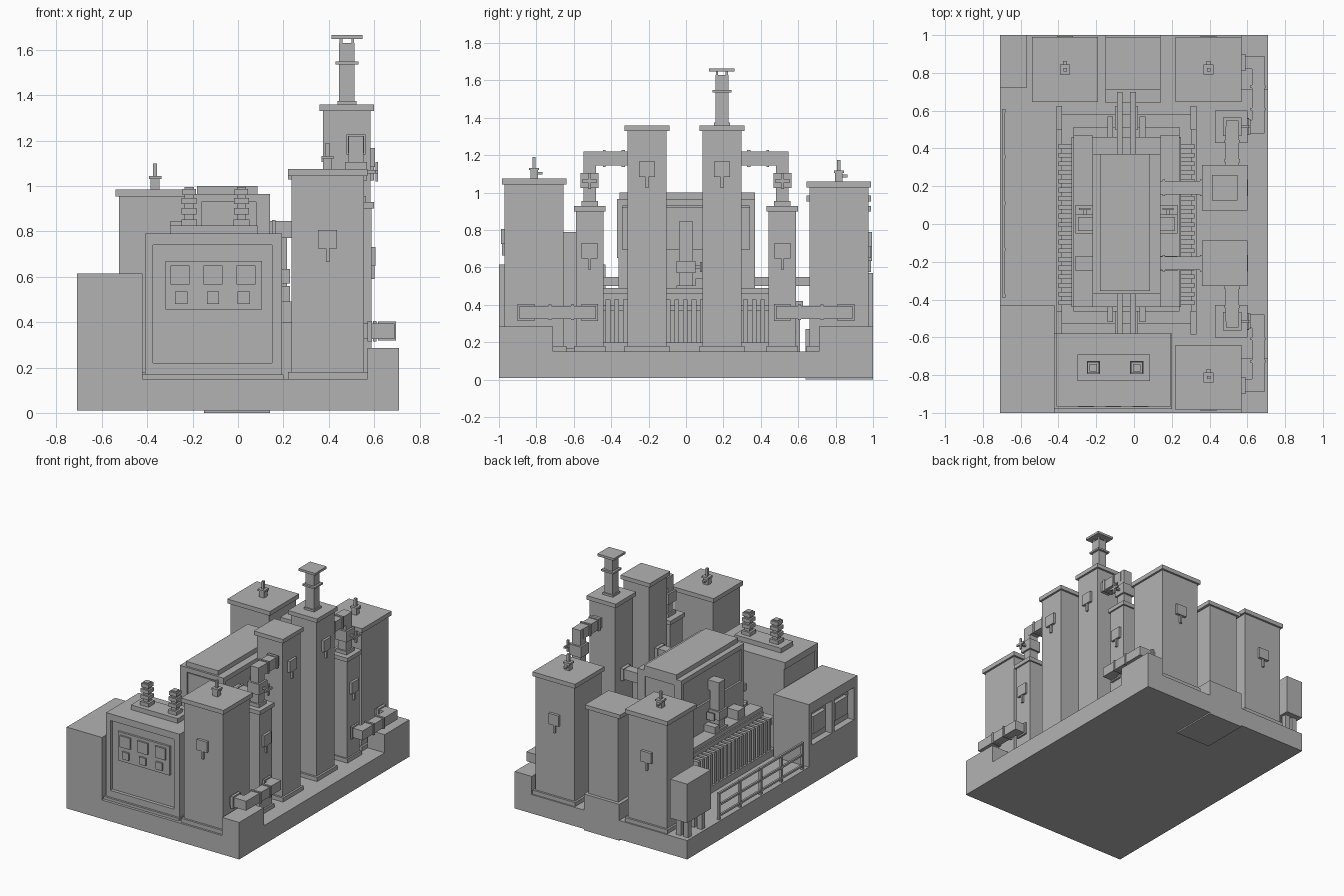
import bpy, bmesh

grey = bpy.data.materials.new("plant_grey")
grey.diffuse_color = (0.45, 0.45, 0.45, 1)


def boxes(name, specs):
    """One object made of axis-aligned boxes (x0, x1, y0, y1, z0, z1)."""
    bm = bmesh.new()
    for x0, x1, y0, y1, z0, z1 in specs:
        lo = [min(x0, x1), min(y0, y1), min(z0, z1)]
        hi = [max(x0, x1), max(y0, y1), max(z0, z1)]
        for v in bmesh.ops.create_cube(bm, size=1)["verts"]:
            for i in range(3):
                v.co[i] = lo[i] if v.co[i] < 0 else hi[i]
    me = bpy.data.meshes.new(name)
    bm.to_mesh(me)
    bm.free()
    me.materials.append(grey)
    ob = bpy.data.objects.new(name, me)
    bpy.context.collection.objects.link(ob)
    return ob


def around(x, y, r, z0, z1):
    """Square column section centred on x, y."""
    return (x - r, x + r, y - r, y + r, z0, z1)


# Ground slab with raised corners and rear pedestal
boxes("base_slab", [(-.71, .71, -1, 1, .01, .15),
                    (.57, .71, -1, -.71, .15, .285),
                    (.57, .71, .71, 1, .15, .285)])
boxes("rear_pedestal", [(-.15, .14, .64, 1, 0, .27)])

# Control room with recessed window bay on the left side
boxes("control_room", [(-.66, -.42, -1, -.43, .15, .615),
                       (-.71, -.66, -1, -.43, .15, .30),
                       (-.71, -.66, -1, -.43, .54, .615),
                       (-.71, -.66, -1, -.96, .30, .54),
                       (-.71, -.66, -.47, -.43, .30, .54),
                       (-.71, -.66, -.73, -.70, .30, .54)])
boxes("window_units", [(-.69, -.66, -.92, -.77, .36, .49),
                       (-.69, -.66, -.66, -.51, .36, .49)])

# Switch box on legs at the rear left
boxes("switch_box", [(-.71, -.57, .72, 1, .28, .57)] +
      [around(x, y, .02, .15, .28) for x in (-.67, -.61) for y in (.78, .94)])

# Railing on the left edge
rail = [(-.697, -.683, -.39, .61, z, z + .014) for z in (.17, .25, .335)]
rail += [around(-.69, -.38 + i * .245, .009, .15, .35) for i in range(5)]
boxes("railing", rail)


# Large corner tanks, each with cap, plinth, vent and plaque
def tank(name, x0, x1, y0, y1, top, side):
    cx, cy = (x0 + x1) / 2, (y0 + y1) / 2
    boxes(name, [(x0 + .015, x1 - .015, y0 + .015, y1 - .015, .15, top),
                 (x0, x1, y0, y1, top - .032, top),
                 (x0, x1, y0, y1, .15, .18)])
    boxes(name + "_vent", [around(cx, cy, .027, top + .045, top + .058),
                           around(cx, cy, .02, top, top + .05),
                           around(cx, cy, .009, top + .05, top + .115),
                           (cx - .01, cx + .01, cy, cy + .045, top + .022, top + .036)])
    yf = y0 + .015 if side < 0 else y1 - .015
    zc = top - .31
    boxes(name + "_plaque", [(cx - .042, cx + .042, yf, yf + side * .02, zc - .04, zc + .04),
                             (cx - .008, cx + .008, yf, yf + side * .015, zc - .10, zc - .04)])


tank("front_tank", .22, .57, -.985, -.64, 1.075, -1)
tank("rear_right_tank", .22, .57, .645, .99, 1.06, 1)
tank("rear_left_tank", -.54, -.19, .645, .99, .985, 1)
boxes("rear_middle_tank", [(-.125, .12, .73, .975, .15, .93),
                           (-.15, .14, .71, .99, .90, .93)])


# Towers along the right side
def side_plaque(name, x, y, z):
    boxes(name, [(x, x + .018, y - .043, y + .043, z - .042, z + .042),
                 (x, x + .014, y - .008, y + .008, z - .10, z - .042)])


for tag, s in (("front", -1), ("rear", 1)):
    # tall tower
    y = s * .2 - .008
    boxes(tag + "_tall_tower", [around(.48, y, .105, .15, 1.345),
                                around(.48, y, .12, 1.33, 1.36),
                                around(.48, y, .12, .15, .18)])
    side_plaque(tag + "_tall_plaque", .585, y, 1.125)
    # small tower
    ys = s * .515
    boxes(tag + "_small_tower", [around(.515, ys, .073, .15, .92),
                                 around(.515, ys, .085, .90, .93),
                                 around(.515, ys, .085, .15, .18)])
    side_plaque(tag + "_small_plaque", .588, ys, .69)
    # overhead elbow duct with valve
    boxes(tag + "_overhead_duct", [around(.52, ys, .034, .93, 1.22),
                                   around(.52, ys, .045, .93, .955),
                                   around(.52, ys, .048, 1.025, 1.105),
                                   (.485, .555, ys, y, 1.145, 1.22),
                                   (.478, .562, s * .325, s * .345, 1.138, 1.227),
                                   (.478, .562, s * .43, s * .445, 1.138, 1.227)])
    boxes(tag + "_valve_wheel", [(.56, .605, ys - .008, ys + .008, 1.055, 1.07),
                                 (.605, .618, ys - .04, ys + .04, 1.055, 1.07),
                                 (.605, .618, ys - .008, ys + .008, 1.02, 1.105)])
    # low duct looping from corner tank to small tower
    boxes(tag + "_low_duct", [(.625, .69, s * .89, s * .48, .325, .395),
                              (.55, .67, s * .89, s * .82, .325, .395),
                              (.55, .67, s * .55, s * .48, .325, .395),
                              (.57, .59, s * .90, s * .81, .315, .405),
                              (.595, .61, s * .56, s * .47, .315, .405),
                              (.618, .697, s * .72, s * .735, .318, .402),
                              (.618, .697, s * .60, s * .615, .318, .402)])
    # duct from transformer to tall tower
    boxes(tag + "_tower_link", [(.10, .40, y - .035, y + .035, .77, .845),
                                (.15, .165, y - .043, y + .043, .76, .85),
                                (.35, .38, y - .043, y + .043, .76, .85)])

# Chimney on the rear tall tower
cx, cy = .48, .192
boxes("chimney", [around(cx, cy, .042, 1.36, 1.375),
                  around(cx, cy, .034, 1.36, 1.63),
                  around(cx, cy, .05, 1.535, 1.548),
                  around(cx, cy, .068, 1.648, 1.665)] +
      [around(cx + i, cy + j, .006, 1.63, 1.65) for i in (-.026, .026) for j in (-.026, .026)])

# Front transformer cabinet with recessed front and control panel
boxes("front_cabinet", [(-.40, .19, -.94, -.58, .15, .79),
                        (-.41, .195, -.965, -.58, .74, .79),
                        (-.41, .195, -.965, -.94, .15, .22),
                        (-.41, -.375, -.965, -.94, .22, .74),
                        (.15, .195, -.965, -.94, .22, .74),
                        (-.43, .20, -.98, -.58, .15, .17),
                        (-.30, .085, -.83, -.69, .79, .825)])
boxes("control_panel", [(-.32, .105, -.955, -.94, .455, .67)])
boxes("panel_gauges", [(x - .042, x + .042, -.968, -.955, .565, .65) for x in (-.255, -.11, .035)] +
      [(x - .027, x + .027, -.968, -.955, .48, .535) for x in (-.25, -.11, .025)])
for i, x in enumerate((-.215, .015)):
    boxes("bushing_%d" % i, [around(x, -.76, .02, .82, .99)] +
          [around(x, -.76, r, z, z + .027) for r, z in
           ((.035, .825), (.033, .875), (.033, .92), (.03, .96))] +
          [around(x, -.76, .02, .985, .995)])

# Main transformer, symmetric about x = -0.04
C = -.04
boxes("core_tank", [(C - .29, C + .29, -.44, .46, .15, .46),
                    (C - .18, C + .18, -.36, .37, .46, .68),
                    (C - .37, C + .37, -.53, -.46, .15, .40),
                    (C - .37, C + .37, .51, .58, .15, .40)])
boxes("conservator", [(C - .165, C + .165, -.36, .36, .65, .92),
                      (C - .18, C + .18, -.37, .37, .65, .695),
                      (C - .18, C + .18, -.37, .37, .93, .965),
                      (C - .14, C + .125, -.355, .37, .92, 1.0)] +
      [(C + a * .18, C + a * .12, y0, y0 + .03, .66, .95) for a in (-1, 1) for y0 in (-.37, .34)])
for tag, s in (("left", -1), ("right", 1)):
    boxes(tag + "_radiator_fins", [(C + s * .285, C + s * .36, -.43 + i * .046, -.405 + i * .046,
                                    .19, .43) for i in range(19)])
    boxes(tag + "_radiator_rails", [(C + s * .28, C + s * .37, -.50, .55, .15, .20),
                                    (C + s * .28, C + s * .345, -.50, .55, .37, .40),
                                    (C + s * .18, C + s * .28, -.44, .47, .45, .49)])
    # riser elbow with valve between core tank and conservator
    xr = C + s * .22
    boxes(tag + "_riser", [around(xr, 0, .037, .48, .845),
                           around(xr, 0, .05, .48, .505),
                           around(xr, 0, .05, .57, .635),
                           (C, xr, -.037, .037, .77, .845),
                           (xr - .008, xr + .008, 0, .08, .595, .61),
                           (xr - .03, xr + .03, .075, .085, .575, .63)])
    boxes(tag + "_stub_box", [(C + s * .18, C + s * .27, -.25, -.17, .48, .56),
                              (C + s * .18, C + s * .27, .05, .10, .48, .54)])
    # end connections of the radiator frame
    boxes(tag + "_frame_taps", [(x - .015, x + .015, y0, y1, .36, .42)
                                for x in (C + s * .355, C + s * .045)
                                for y0, y1 in ((-.585, -.46), (.50, .625))])
    boxes(tag + "_cross_pipes", [(C + s * .02, C + s * .05, -.58, .70, .50, .55),
                                 (C + s * .07, C + s * .10, -.52, .57, .40, .44)])
